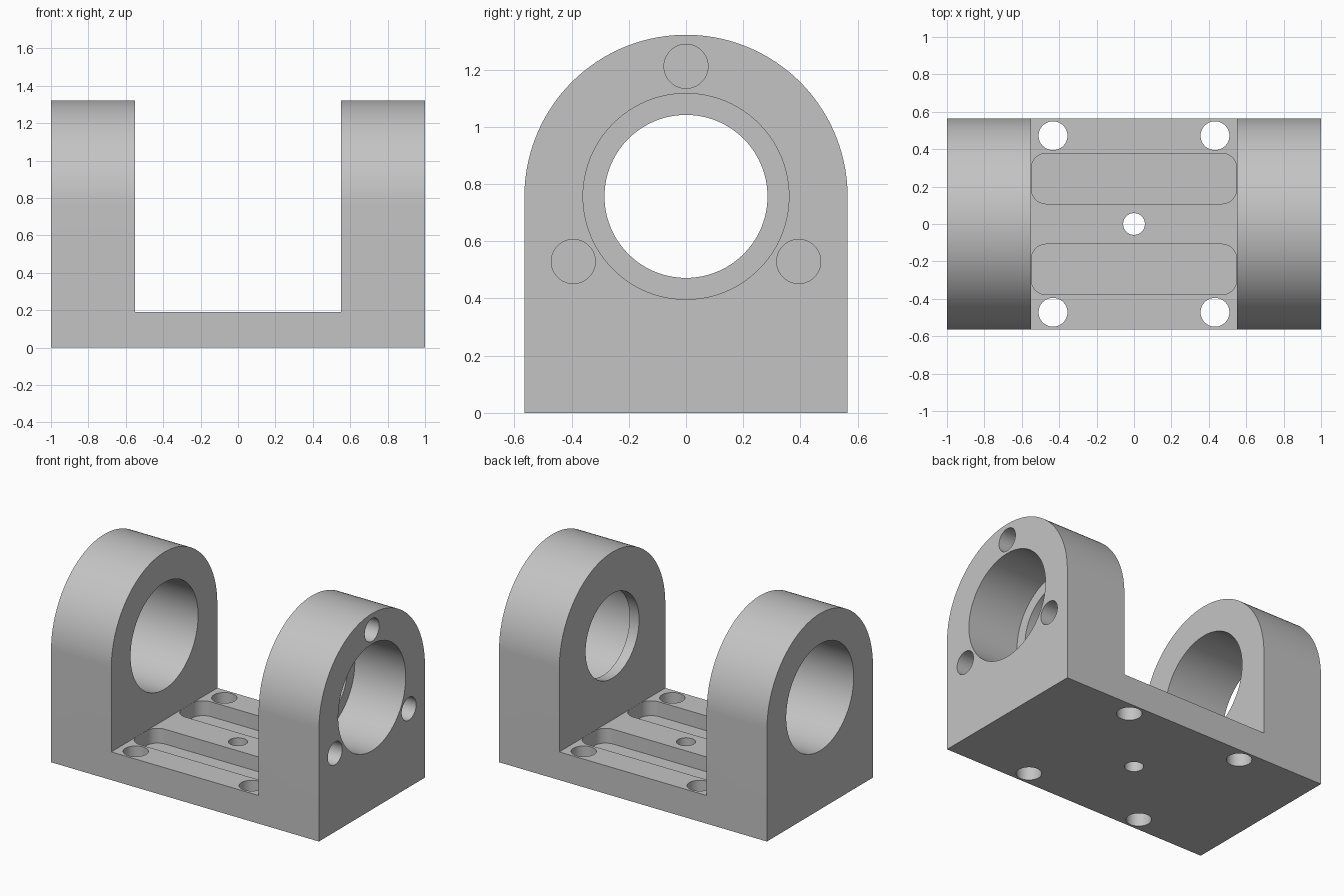
import bpy, bmesh, math
from mathutils import Matrix

cube = bpy.data.objects.get("Cube")
if cube:
    bpy.data.objects.remove(cube, do_unlink=True)

HALF_LEN, GAP, HALF_WIDTH = 1.0, 0.55, 0.565
AXIS_Z, BASE_TOP = 0.757, 0.19
BORE, LIP_BORE, SCREW = 0.36, 0.285, 0.077

grey = bpy.data.materials.new("machined grey")
grey.use_nodes = True
colour = (0.55, 0.55, 0.55, 1)
grey.diffuse_color = colour
grey.node_tree.nodes["Principled BSDF"].inputs["Base Color"].default_value = colour


def arc(cx, cy, r, start, end, steps):
    """Points along an arc, angles in degrees."""
    angles = [math.radians(start + (end - start) * i / steps) for i in range(steps + 1)]
    return [(cx + r * math.cos(a), cy + r * math.sin(a)) for a in angles]


def circle(cx, cy, r):
    return arc(cx, cy, r, 0, 360, 96)[:-1]


def rounded_rect(cx, cy, hx, hy, r):
    corners = [(1, 1, 0), (-1, 1, 90), (-1, -1, 180), (1, -1, 270)]
    return [p for sx, sy, a in corners
            for p in arc(cx + sx * (hx - r), cy + sy * (hy - r), r, a, a + 90, 12)]


def prism(name, profile, axis, low, high):
    """Extrude a closed profile: (y, z) along x, or (x, y) along z."""
    bm = bmesh.new()
    place = (lambda u, v: (low, u, v)) if axis == "x" else (lambda u, v: (u, v, low))
    face = bm.faces.new([bm.verts.new(place(u, v)) for u, v in profile])
    new = bmesh.ops.extrude_face_region(bm, geom=[face])["geom"]
    step = (high - low, 0, 0) if axis == "x" else (0, 0, high - low)
    bmesh.ops.translate(bm, vec=step, verts=[g for g in new if isinstance(g, bmesh.types.BMVert)])
    bmesh.ops.recalc_face_normals(bm, faces=bm.faces)
    mesh = bpy.data.meshes.new(name)
    bm.to_mesh(mesh)
    bm.free()
    obj = bpy.data.objects.new(name, mesh)
    bpy.context.collection.objects.link(obj)
    return obj


def cut(body, *args):
    """Subtract a prism from the body and discard it."""
    tool = prism("cutter", *args)
    tool.hide_render = True
    mod = body.modifiers.new("cut", "BOOLEAN")
    mod.operation = "DIFFERENCE"
    mod.solver = "EXACT"
    mod.object = tool
    bpy.context.view_layer.objects.active = body
    bpy.ops.object.modifier_apply(modifier=mod.name)
    bpy.data.objects.remove(tool, do_unlink=True)


# Round-topped block running the whole length
outline = [(-HALF_WIDTH, 0), (HALF_WIDTH, 0)] + arc(0, AXIS_Z, HALF_WIDTH, 0, 180, 96)
bracket = prism("bearing_bracket", outline, "x", -HALF_LEN, HALF_LEN)
bracket.data.materials.append(grey)

# Gap between the two uprights
gap = [(-1, BASE_TOP), (1, BASE_TOP), (1, 2), (-1, 2)]
cut(bracket, gap, "x", -GAP, GAP)

# Plain bore on one side, lipped bore on the other
cut(bracket, circle(0, AXIS_Z, BORE), "x", -1.2, -0.3)
cut(bracket, circle(0, AXIS_Z, BORE), "x", GAP + 0.07, 1.2)
cut(bracket, circle(0, AXIS_Z, LIP_BORE), "x", 0.3, 0.8)

# Three blind screw holes around the lipped bore
for angle in (90, 210, 330):
    a = math.radians(angle)
    y, z = 0.455 * math.cos(a), AXIS_Z + 0.455 * math.sin(a)
    cut(bracket, circle(y, z, SCREW), "x", 0.7, 1.2)

# Two rounded pockets in the base
for side in (-1, 1):
    cut(bracket, rounded_rect(0, side * 0.243, GAP - 0.001, 0.135, 0.08), "z", 0.09, 0.3)

# Mounting holes and centre hole through the base
for x in (-0.433, 0.433):
    for y in (-0.472, 0.472):
        cut(bracket, circle(x, y, SCREW), "z", -0.1, 0.3)
cut(bracket, circle(0, 0, 0.058), "z", -0.1, 0.3)

# Smooth the curved walls, keep edges sharp
bpy.ops.object.select_all(action="DESELECT")
bracket.select_set(True)
bpy.context.view_layer.objects.active = bracket
bpy.ops.object.shade_smooth_by_angle(angle=math.radians(30))
